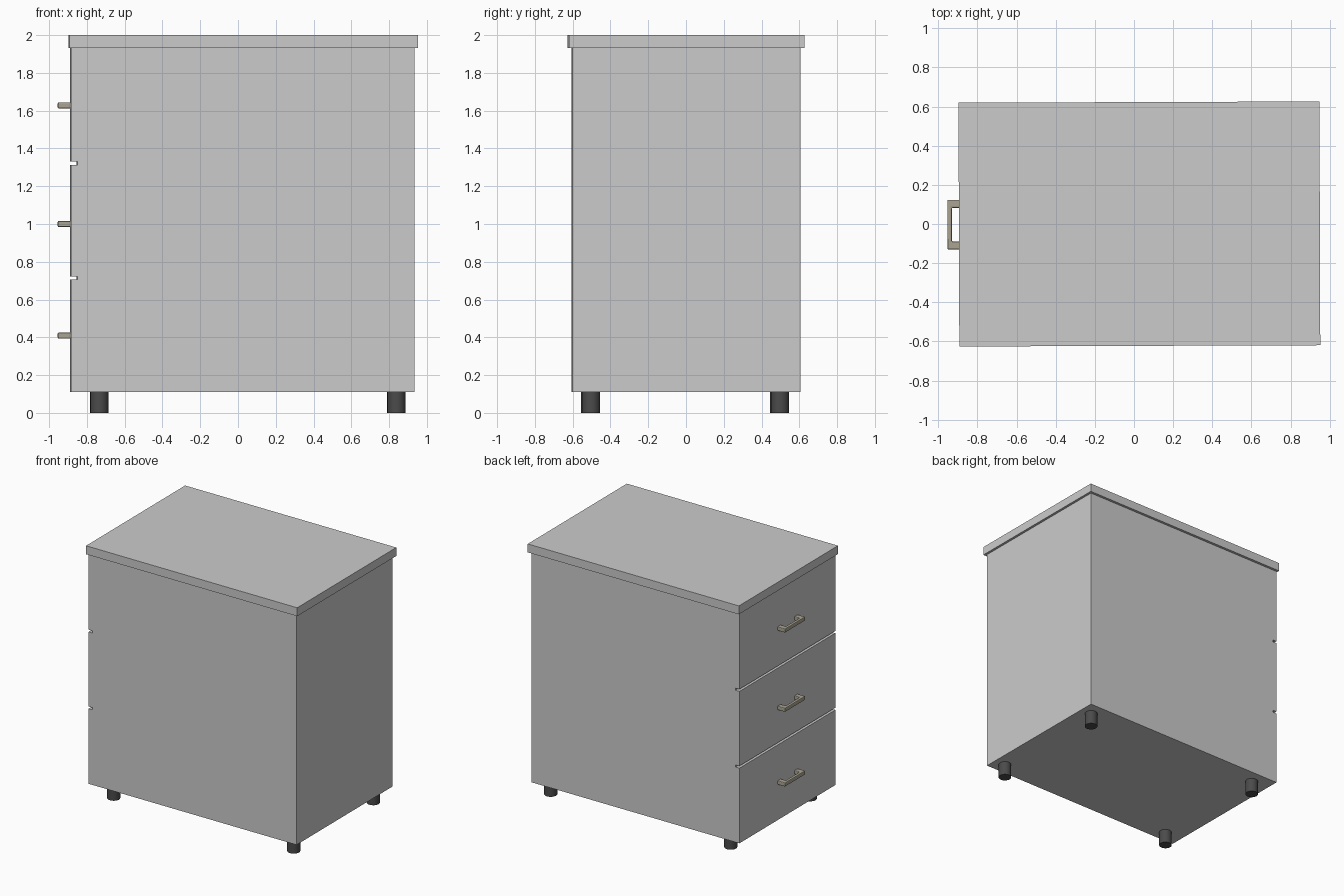
import bpy, bmesh, math
from mathutils import Matrix, Vector

if "Cube" in bpy.data.objects:
    bpy.data.objects.remove(bpy.data.objects["Cube"])

SKEW = Matrix.Rotation(math.radians(0.2), 4, 'Z')  # cabinet stands very slightly turned


def material(name, rgb):
    m = bpy.data.materials.new(name)
    m.diffuse_color = (*rgb, 1)
    m.use_nodes = True
    m.node_tree.nodes["Principled BSDF"].inputs["Base Color"].default_value = m.diffuse_color
    return m


def finish(name, bm, mat=None):
    bm.transform(SKEW)
    bmesh.ops.recalc_face_normals(bm, faces=bm.faces)
    me = bpy.data.meshes.new(name)
    bm.to_mesh(me)
    bm.free()
    ob = bpy.data.objects.new(name, me)
    bpy.context.collection.objects.link(ob)
    if mat:
        me.materials.append(mat)
    return ob


def extrude_profile(name, pts, axis, depth, mat=None):
    """Closed profile of 3D points, extruded along an axis."""
    bm = bmesh.new()
    face = bm.faces.new([bm.verts.new(p) for p in pts])
    ext = bmesh.ops.extrude_face_region(bm, geom=[face])
    verts = [g for g in ext['geom'] if isinstance(g, bmesh.types.BMVert)]
    bmesh.ops.translate(bm, verts=verts, vec=Vector(axis) * depth)
    return finish(name, bm, mat)


metal = material("handle_metal", (0.40, 0.37, 0.29))
dark = material("foot_plastic", (0.07, 0.07, 0.07))

# Body: side profile with two drawer gaps cut into the drawer end
front, slot, back = -0.886, -0.852, 0.931
profile = [(back, 0.11), (back, 1.933), (front, 1.933)]
for hi, lo in ((1.33, 1.313), (0.722, 0.705)):
    profile += [(front, hi), (slot, hi), (slot, lo), (front, lo)]
profile.append((front, 0.11))
extrude_profile("cabinet_body", [(x, -0.603, z) for x, z in profile], (0, 1, 0), 1.206)

# Overhanging top panel
x0, x1, w = -0.895, 0.95, 0.623
extrude_profile("top_panel", [(x0, -w, 1.933), (x1, -w, 1.933), (x1, w, 1.933), (x0, w, 1.933)],
                (0, 0, 1), 0.067)

# Bracket handles, one per drawer
for name, z in (("upper", 1.628), ("middle", 1.0), ("lower", 0.409)):
    a, b = 0.127, 0.086
    u = [(front, -a), (-0.954, -a), (-0.954, a), (front, a),
         (front, b), (-0.931, b), (-0.931, -b), (front, -b)]
    handle = extrude_profile(name + "_handle", [(x, y, z - 0.016) for x, y in u],
                             (0, 0, 1), 0.032, metal)
    bev = handle.modifiers.new("soft_edges", 'BEVEL')
    bev.width = 0.006
    bev.segments = 2

# Four round feet
for end, x in (("front", -0.735), ("back", 0.838)):
    for side, y in (("left", -0.505), ("right", 0.495)):
        bm = bmesh.new()
        bmesh.ops.create_cone(bm, cap_ends=True, segments=32, radius1=0.047, radius2=0.047,
                              depth=0.11, matrix=Matrix.Translation((x, y, 0.055)))
        foot = finish(f"{end}_{side}_foot", bm, dark)
        bpy.context.view_layer.objects.active = foot
        foot.select_set(True)
        bpy.ops.object.shade_smooth_by_angle(angle=math.radians(30))
        foot.select_set(False)
